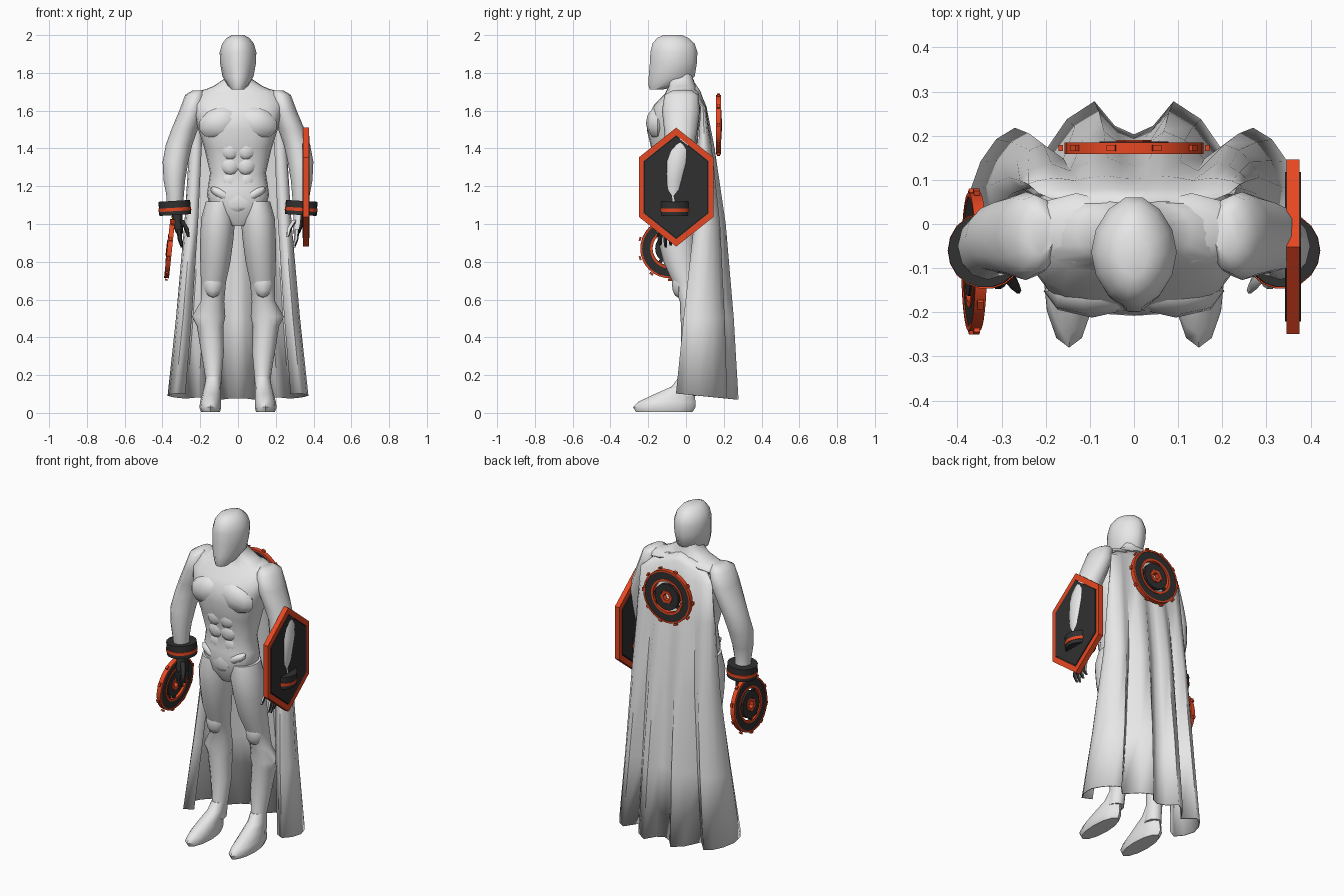
import bpy
import bmesh
from math import sin, cos, pi, radians, copysign
from mathutils import Matrix, Vector

old = bpy.data.objects.get("Cube")
if old:
    bpy.data.objects.remove(old, do_unlink=True)


def material(name, rgb):
    m = bpy.data.materials.new(name)
    m.use_nodes = True
    m.diffuse_color = (*rgb, 1)
    m.node_tree.nodes["Principled BSDF"].inputs["Base Color"].default_value = (*rgb, 1)
    return m


LIGHT = material("light grey", (0.8, 0.8, 0.8))
DARK = material("charcoal", (0.03, 0.03, 0.03))
ORANGE = material("red orange", (0.8, 0.065, 0.016))


def finish(bm, name, mat, angle=50):
    """Turn a bmesh into a smooth shaded object with sharp creases."""
    bmesh.ops.remove_doubles(bm, verts=bm.verts, dist=0.0001)
    bmesh.ops.recalc_face_normals(bm, faces=bm.faces)
    mesh = bpy.data.meshes.new(name)
    bm.to_mesh(mesh)
    bm.free()
    mesh.materials.append(mat)
    for p in mesh.polygons:
        p.use_smooth = True
    mesh.set_sharp_from_angle(angle=radians(angle))
    ob = bpy.data.objects.new(name, mesh)
    bpy.context.collection.objects.link(ob)
    return ob


def loft(name, rings, mat=LIGHT, side=1, n=12, power=1):
    """Skin horizontal rings (x, y, z, half width, half depth); power < 1 is boxier."""
    bm = bmesh.new()
    rows = []
    for x, y, z, rx, ry in rings:
        row = []
        for i in range(n):
            c, s = (copysign(abs(v) ** power, v) for v in (cos(2 * pi * i / n), sin(2 * pi * i / n)))
            row.append(bm.verts.new((side * (x + rx * c), y + ry * s, z)))
        rows.append(row)
    for a, b in zip(rows, rows[1:]):
        for i in range(n):
            j = (i + 1) % n
            bm.faces.new((a[i], a[j], b[j], b[i]))
    bm.faces.new(rows[0])
    bm.faces.new(rows[-1])
    return finish(bm, name, mat)


def ball(name, centre, size, tilt=0, segments=8):
    """Coarse muscle form, sunk into the body."""
    bm = bmesh.new()
    m = Matrix.Translation(centre) @ Matrix.Rotation(tilt, 4, 'Y') @ Matrix.Diagonal((*size, 1))
    bmesh.ops.create_uvsphere(bm, u_segments=segments, v_segments=6, radius=1, matrix=m)
    return finish(bm, name, LIGHT)


def washer(name, inner, outer, thick, mat, place, n=32):
    """Flat ring around local z, placed by a matrix."""
    bm = bmesh.new()
    h = thick / 2
    section = ((inner, -h), (outer, -h), (outer, h), (inner, h))
    rows = [[bm.verts.new(place @ Vector((r * cos(2 * pi * i / n), r * sin(2 * pi * i / n), z)))
             for r, z in section] for i in range(n)]
    for i in range(n):
        a, b = rows[i], rows[(i + 1) % n]
        for k in range(4):
            bm.faces.new((a[k], a[k - 1], b[k - 1], b[k]))
    bmesh.ops.dissolve_degenerate(bm, dist=0.0001, edges=bm.edges)
    return finish(bm, name, mat, 35)


def block(name, size, mat, place):
    bm = bmesh.new()
    bmesh.ops.create_cube(bm, size=1, matrix=place @ Matrix.Diagonal((*size, 1)))
    return finish(bm, name, mat)


# Torso and neck
loft("torso", [(0, -.06, .99, .05, .06), (0, -.06, 1.06, .13, .1), (0, -.06, 1.15, .165, .11),
               (0, -.06, 1.19, .16, .105), (0, -.06, 1.27, .148, .098), (0, -.062, 1.4, .178, .122),
               (0, -.07, 1.5, .21, .138), (0, -.06, 1.57, .23, .138), (0, -.045, 1.63, .245, .125),
               (0, -.022, 1.69, .225, .09), (0, -.02, 1.73, .13, .072),
               (0, -.03, 1.77, .07, .068), (0, -.035, 1.83, .06, .068)], n=20, power=.8)

# Masked head with a narrow jaw
loft("head", [(0, -.155, 1.713, .034, .038), (0, -.108, 1.735, .055, .094), (0, -.076, 1.78, .082, .125),
              (0, -.067, 1.85, .095, .128), (0, -.064, 1.91, .097, .128), (0, -.066, 1.955, .084, .115),
              (0, -.07, 1.985, .06, .085), (0, -.07, 2.0, .032, .05)], n=14, power=1.1)

# Belt front and stomach
ball("belt_buckle", (0, -.152, 1.12), (.06, .022, .06), segments=6)
for row, z in enumerate((1.23, 1.31, 1.39)):
    for s in (-1, 1):
        ball("stomach_muscle", (s * .04, -.141 - row * .012, z), (.05, .022, .05))

for s in (-1, 1):
    tag = "left_" if s > 0 else "right_"
    # Chest, hip and shoulder forms
    ball(tag + "chest_plate", (s * .095, -.152, 1.535), (.115, .06, .085), s * .3)
    ball(tag + "hip_plate", (s * .08, -.13, 1.155), (.075, .04, .03), s * -.5)
    ball(tag + "neck_muscle", (s * .13, -.015, 1.688), (.14, .085, .036), s * .2)
    # Arm
    loft(tag + "arm", [(.21, -.02, 1.708, .03, .05), (.225, -.024, 1.683, .055, .09),
                       (.245, -.027, 1.6, .066, .1), (.283, -.028, 1.5, .07, .088),
                       (.312, -.032, 1.42, .07, .078), (.331, -.05, 1.33, .068, .076),
                       (.337, -.063, 1.23, .057, .06), (.333, -.07, 1.15, .046, .048),
                       (.335, -.06, 1.08, .045, .045)], side=s)
    # Wrist cuff with a bright band
    cuff = Matrix.Translation((s * .335, -.06, 1.085)) @ Matrix.Rotation(s * .06, 4, 'Y')
    washer(tag + "cuff", .035, .084, .075, DARK, cuff, 18)
    washer(tag + "cuff_band", .06, .087, .018, ORANGE, cuff @ Matrix.Translation((0, 0, -.008)), 18)
    # Hand
    hand = [loft(tag + "palm", [(.325, -.065, 1.07, .03, .035), (.318, -.08, .99, .026, .05),
                                (.31, -.085, .95, .018, .045)], DARK, s, 10)]
    for k in range(4):
        y = -.125 + k * .027
        tip = .875 + abs(k - 1) * .012
        hand.append(loft(tag + "finger", [(.312, y, .97, .013, .013), (.308, y - .012, .92, .012, .012),
                                          (.296, y - .01, tip, .007, .007)], DARK, s, 6))
    hand.append(loft(tag + "thumb", [(.3, -.1, 1.02, .014, .016), (.272, -.135, .975, .012, .014),
                                     (.262, -.15, .93, .007, .008)], DARK, s, 6))
    if s > 0:
        # The left glove is pale on its inner faces
        for ob in hand:
            ob.data.materials.append(LIGHT)
            for p in ob.data.polygons:
                if p.normal.x < .3:
                    p.material_index = 1
    # Leg, knee and foot
    loft(tag + "leg", [(.095, -.06, 1.12, .075, .1), (.105, -.06, 1.03, .09, .11),
                       (.112, -.05, .92, .088, .1), (.12, -.03, .8, .08, .09),
                       (.13, .0, .69, .066, .07), (.135, .025, .59, .062, .058),
                       (.155, .035, .51, .088, .065), (.148, .04, .46, .07, .066),
                       (.135, .03, .32, .06, .058), (.13, .015, .18, .042, .05),
                       (.135, 0, .09, .045, .055)], side=s)
    ball(tag + "knee", (s * .132, -.04, .685), (.05, .035, .075))
    loft(tag + "foot", [(.145, -.115, .005, .05, .15), (.147, -.115, .03, .058, .165),
                        (.145, -.1, .06, .055, .15), (.14, -.06, .1, .049, .105),
                        (.134, -.015, .14, .044, .06), (.13, .01, .19, .04, .048)], side=s)

# Cape: the half hem outline is mirrored, then drawn up to the shoulders
half = [(0, .2), (.045, .22), (.09, .275), (.15, .235), (.21, .15), (.27, .215),
        (.31, .19), (.345, .14), (.37, .07), (.36, 0), (.33, -.05), (.28, -.02)]
hem = [(-x, y) for x, y in reversed(half[1:])] + half
# Each level: height, width, distance back, fold depth
levels = [(1.745, .42, .045, 0), (1.7, .58, .075, .03), (1.62, .64, .1, .08), (1.4, .69, .13, .25),
          (1.0, .76, .17, .5), (.5, .88, .19, .8), (.07, 1, .2, 1)]
bm = bmesh.new()
rows = []
for z, width, back, fold in levels:
    droop = .3 if z > 1.65 else 0
    rows.append([bm.verts.new((x * width, back + (y - .2) * fold,
                               z - droop * abs(x * width) + max(0, fold - .9) * (.275 - y)))
                 for x, y in hem])
for a, b in zip(rows, rows[1:]):
    for i in range(len(hem) - 1):
        bm.faces.new((a[i], a[i + 1], b[i + 1], b[i]))
cape = finish(bm, "cape", LIGHT, 60)
solid = cape.modifiers.new("thickness", 'SOLIDIFY')
solid.thickness = .006
solid.offset = 0

# Six sided shield strapped to the left arm
place = (Matrix.Translation((.36, -.052, 1.195)) @ Matrix.Rotation(pi / 2, 4, 'Y')
         @ Matrix.Diagonal((1, .724, 1, 1)))
washer("shield_frame", .275, .315, .03, ORANGE, place, 6)
washer("shield_panel", 0, .27, .036, DARK, place, 6)
washer("shield_backing", .26, .28, .02, DARK, place, 6)


# Throwing discs: one in the right hand, one on the back
def disc(name, place):
    core = place @ Matrix.Translation((0, 0, -.004))
    washer(name + "_rim", .147, .157, .026, ORANGE, place)
    washer(name + "_outer_ring", .104, .149, .02, DARK, place)
    washer(name + "_middle_ring", .092, .105, .026, ORANGE, place)
    washer(name + "_inner_ring", .038, .078, .022, DARK, core)
    washer(name + "_hub", .022, .04, .028, ORANGE, core, 6)
    for k in range(10):
        turn = place @ Matrix.Rotation(k * pi / 5, 4, 'Z')
        block(name + "_tooth", (.01, .02, .014), ORANGE, turn @ Matrix.Translation((.166, 0, 0)))
        if k % 3 == 0:
            block(name + "_spoke", (.03, .018, .014), DARK, turn @ Matrix.Translation((.085, 0, 0)))


disc("hand_disc", Matrix.Translation((-.362, -.085, .87)) @ Matrix.Rotation(radians(96), 4, 'Y'))
disc("back_disc", Matrix.Translation((0, .172, 1.525)) @ Matrix.Rotation(pi / 2, 4, 'X'))
